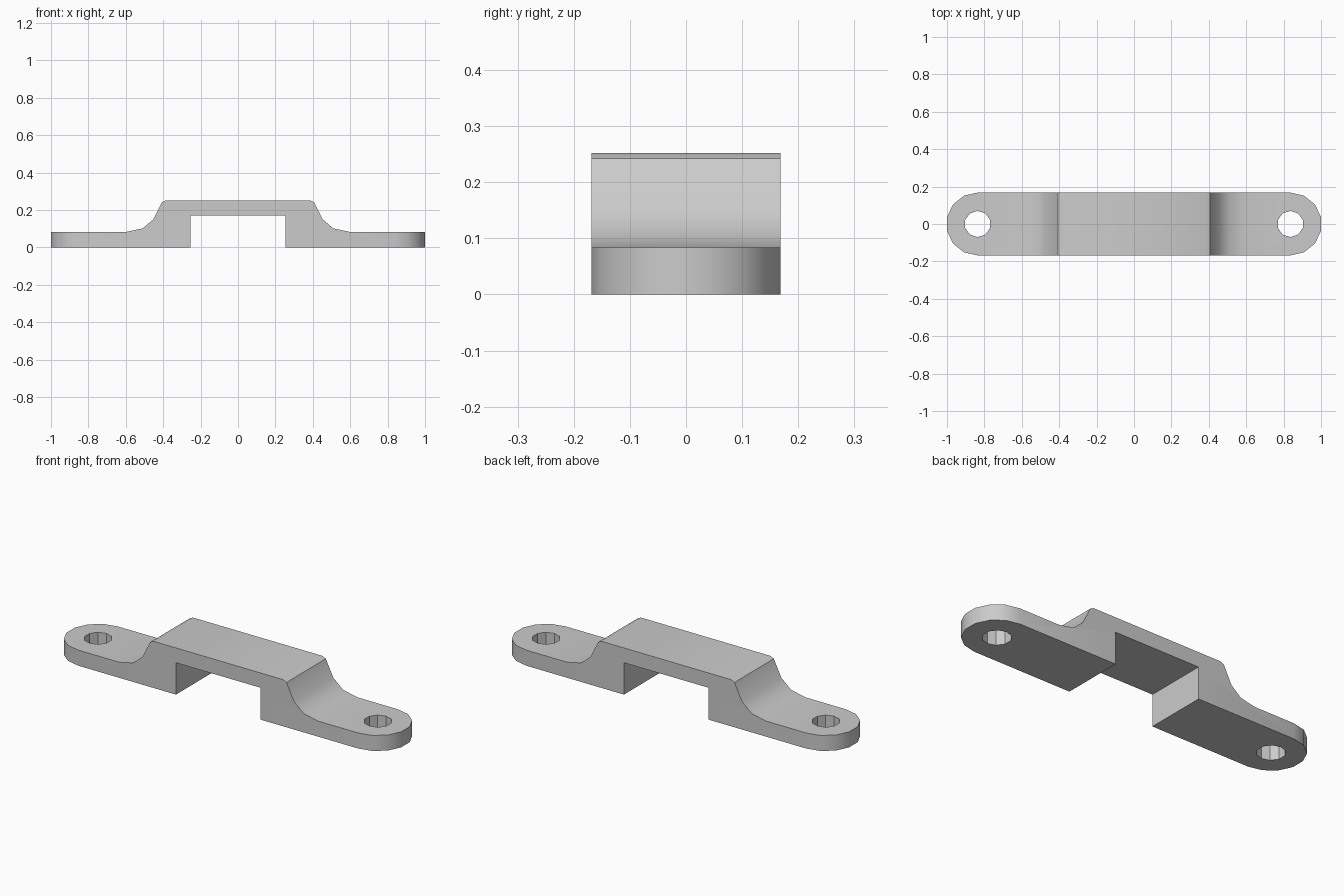
import bpy, bmesh, math
from mathutils import Vector

cube = bpy.data.objects.get("Cube")
if cube:
    bpy.data.objects.remove(cube, do_unlink=True)

GREY = (0.6, 0.6, 0.6, 1)
metal = bpy.data.materials.new("grey_metal")
metal.use_nodes = True
metal.diffuse_color = GREY
metal.node_tree.nodes["Principled BSDF"].inputs["Base Color"].default_value = GREY

HALF_WIDTH = 0.168
END_X = 0.836      # centre of the rounded ends and the bolt holes


def prism(name, points, direction):
    """Extrude a closed outline of 3D points along a direction."""
    bm = bmesh.new()
    face = bm.faces.new([bm.verts.new(p) for p in points])
    grown = bmesh.ops.extrude_face_region(bm, geom=[face])["geom"]
    verts = [v for v in grown if isinstance(v, bmesh.types.BMVert)]
    bmesh.ops.translate(bm, verts=verts, vec=Vector(direction))
    bmesh.ops.recalc_face_normals(bm, faces=bm.faces)
    mesh = bpy.data.meshes.new(name)
    bm.to_mesh(mesh)
    bm.free()
    mesh.materials.append(metal)
    obj = bpy.data.objects.new(name, mesh)
    bpy.context.collection.objects.link(obj)
    return obj


def cut(target, cutter, operation):
    """Apply a boolean and discard its cutter."""
    cutter.hide_render = True
    mod = target.modifiers.new("cut", "BOOLEAN")
    mod.operation = operation
    mod.solver = "EXACT"
    mod.object = cutter
    bpy.context.view_layer.objects.active = target
    bpy.ops.object.modifier_apply(modifier=mod.name)
    bpy.data.objects.remove(cutter, do_unlink=True)


# Raised bridge with curved shoulders and flat tabs, as a mirrored side profile
half = [(0.253, 0.172), (0.253, 0), (1.1, 0), (1.1, 0.084), (0.595, 0.084),
        (0.51, 0.102), (0.453, 0.15), (0.407, 0.242), (0.387, 0.252)]
profile = half + [(-x, z) for x, z in reversed(half)]
bracket = prism("strap_bracket", [(x, -0.3, z) for x, z in profile], (0, 0.6, 0))

# Rounded plan outline
arc = [math.radians(-90 + 180 * i / 7) for i in range(8)]
end = [(END_X + HALF_WIDTH * math.cos(a), HALF_WIDTH * math.sin(a)) for a in arc]
plan = end + [(-x, -y) for x, y in end]
cut(bracket, prism("plan_cutter", [(x, y, -0.1) for x, y in plan], (0, 0, 0.5)), "INTERSECT")

# Bolt holes
for side in (-1, 1):
    ring = [math.radians(18 + 36 * i) for i in range(10)]
    hole = [(side * END_X + 0.07 * math.cos(a), 0.07 * math.sin(a), -0.1) for a in ring]
    cut(bracket, prism("hole_cutter", hole, (0, 0, 0.4)), "DIFFERENCE")

# Smooth curves with crisp corners
bpy.ops.object.select_all(action="DESELECT")
bracket.select_set(True)
bpy.context.view_layer.objects.active = bracket
bpy.ops.object.shade_smooth_by_angle(angle=math.radians(32))
